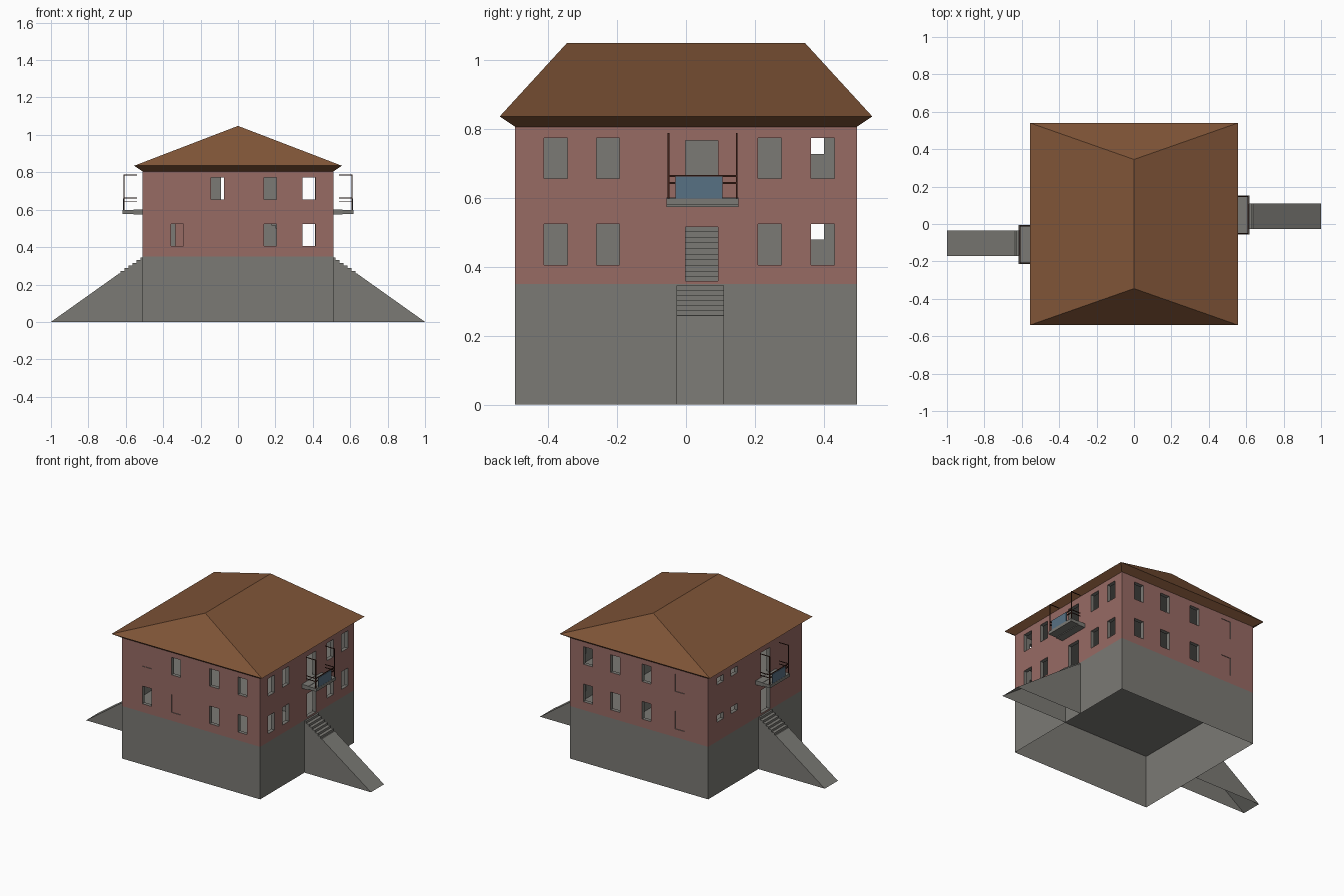
import bpy, bmesh
from mathutils import Vector

if "Cube" in bpy.data.objects:
    bpy.data.objects.remove(bpy.data.objects["Cube"])

HX, HY = 0.51, 0.495            # half size of the house body
Z0, Z1 = 0.35, 0.81             # bottom and top of the plastered walls


def mat(name, rgb):
    m = bpy.data.materials.new(name)
    m.diffuse_color = [(c / 255) ** 2.2 for c in rgb] + [1]
    m.use_nodes = True
    m.node_tree.nodes["Principled BSDF"].inputs["Base Color"].default_value = m.diffuse_color
    return m


PINK = mat("pink_plaster", (150, 106, 100))
GREY = mat("grey_stone", (122, 121, 116))
BROWN = mat("brown_roof", (126, 85, 58))
DARK = mat("dark_iron", (66, 38, 30))
BLUE = mat("blue_panel", (88, 112, 130))


def make(name, bm, *mats):
    bmesh.ops.recalc_face_normals(bm, faces=bm.faces)
    me = bpy.data.meshes.new(name)
    bm.to_mesh(me)
    bm.free()
    for m in mats:
        me.materials.append(m)
    ob = bpy.data.objects.new(name, me)
    bpy.context.collection.objects.link(ob)
    return ob


def add_box(bm, x0, x1, y0, y1, z0, z1):
    vs = bmesh.ops.create_cube(bm, size=1)["verts"]
    for v in vs:
        v.co = Vector(((x0 + x1) / 2 + v.co.x * (x1 - x0),
                       (y0 + y1) / 2 + v.co.y * (y1 - y0),
                       (z0 + z1) / 2 + v.co.z * (z1 - z0)))


def boxes(name, m, *items):
    bm = bmesh.new()
    for b in items:
        add_box(bm, *b)
    return make(name, bm, m)


def prism(name, profile, y0, y1, m, open_bottom=False):
    """Extrude an (x, z) profile along y."""
    bm = bmesh.new()
    f = bm.faces.new([bm.verts.new((x, y0, z)) for x, z in profile])
    ext = bmesh.ops.extrude_face_region(bm, geom=[f])["geom"]
    for v in ext:
        if isinstance(v, bmesh.types.BMVert):
            v.co.y = y1
    bmesh.ops.recalc_face_normals(bm, faces=bm.faces)
    if open_bottom:
        low = [f for f in bm.faces if all(v.co.z < 1e-4 for v in f.verts)]
        bmesh.ops.delete(bm, geom=low, context="FACES")
    return make(name, bm, m)


def subtract(ob, cutter):
    cutter.hide_render = True
    mod = ob.modifiers.new("cut", "BOOLEAN")
    mod.operation, mod.solver, mod.object = "DIFFERENCE", "EXACT", cutter
    bpy.context.view_layer.objects.active = ob
    bpy.ops.object.modifier_apply(modifier=mod.name)
    bpy.data.objects.remove(cutter)


# Stone base, open below
bm = bmesh.new()
add_box(bm, -HX, HX, -HY, HY, 0, Z0)
bmesh.ops.recalc_face_normals(bm, faces=bm.faces)
bmesh.ops.delete(bm, geom=[f for f in bm.faces if abs(f.normal.z) > 0.5], context="FACES")
make("stone_base", bm, GREY)

# Hollow walls with window and door openings
walls = boxes("walls", PINK, (-HX, HX, -HY, HY, Z0, Z1))
walls.data.materials.append(GREY)
T = 0.025
subtract(walls, boxes("room_cutter", GREY, (-HX + T, HX - T, -HY + T, HY - T, Z0 + 0.004, 0.803)))

ROWS = ((0.405, 0.523), (0.655, 0.772))
SMALL = ((0.478, 0.523), (0.727, 0.772))
W = 0.034
FRONT = (-0.325, -0.11, 0.172, 0.38)
BACK = (0.377, 0.175, -0.056, -0.30)
RIGHT = (-0.378, -0.226, 0.243, 0.396)
LEFT = (0.366, 0.22)
BRICKED = {("f", 0, 1), ("f", 1, 0), ("b", 3, 0), ("b", 3, 1)}
cuts, plates = [], []
for r, (a, b) in enumerate(ROWS):
    for side, xs, s in (("f", FRONT, -1), ("b", BACK, 1)):
        for i, x in enumerate(xs):
            y = sorted((s * (HY - 0.05), s * (HY + 0.05)))
            if (side, i, r) in BRICKED:
                p = sorted((s * (HY - 0.012), s * (HY - 0.004)))
                plates.append((x - W, x + W, *p, a, b))
            cuts.append((x - W, x + W, *y, a, b))
    for y in RIGHT:
        cuts.append((HX - 0.05, HX + 0.05, y - W, y + W, a, b))
for a, b in SMALL:
    for y in LEFT:
        cuts.append((-HX - 0.05, -HX + 0.05, y - W, y + W, a, b))
DOORS = ((1, 0.046), (-1, -0.108))
for s, y in DOORS:
    x = sorted((s * (HX - 0.05), s * (HX + 0.05)))
    for a, b in ((Z0 + 0.008, 0.515), (0.602, 0.765)):
        cuts.append((*x, y - 0.047, y + 0.047, a, b))
subtract(walls, boxes("opening_cutter", GREY, *cuts))
for p in walls.data.polygons:        # plaster outside, grey inside
    c, n = p.center, p.normal
    outer = (abs(n.x) > 0.5 and abs(c.x) > HX - 1e-3) or (abs(n.y) > 0.5 and abs(c.y) > HY - 1e-3)
    p.material_index = 0 if outer else 1
boxes("bricked_windows", PINK, *plates)

# Interior: upper floor, partitions and a flight of stairs
boxes("upper_floor", GREY, (-HX + T, HX - T, -HY + T, HY - T, 0.585, 0.6))
boxes("partitions", GREY, (0.09, 0.28, 0.11, 0.125, Z0, 0.803),
      (0.09, 0.105, 0.11, 0.31, Z0, 0.803))
n = 14
pts = [(0.38, Z0 + 0.005)]
for i in range(n):
    x, z = 0.38 - i * 0.02, Z0 + 0.005 + (i + 1) * 0.0164
    pts += [(x, z), (x - 0.02, z)]
pts.append((0.38 - n * 0.02, Z0 + 0.005))
prism("inner_stairs", pts, -0.001, 0.093, GREY)

# Hipped roof with sloping soffit
bm = bmesh.new()
ring = lambda x, y, z: [bm.verts.new((i * x, j * y, z)) for i, j in ((-1, -1), (1, -1), (1, 1), (-1, 1))]
low, eave = ring(HX, HY, 0.805), ring(0.555, 0.54, 0.835)
ra, rb = bm.verts.new((0, -0.345, 1.048)), bm.verts.new((0, 0.345, 1.048))
for i in range(4):
    j = (i + 1) % 4
    bm.faces.new((low[i], low[j], eave[j], eave[i]))
bm.faces.new((eave[0], eave[1], ra))
bm.faces.new((eave[1], eave[2], rb, ra))
bm.faces.new((eave[2], eave[3], rb))
bm.faces.new((eave[3], eave[0], ra, rb))
bm.faces.new(low)
make("roof", bm, BROWN)

# Outside stairs and balconies on both sides
for s, yc in DOORS:
    tag = "right" if s > 0 else "left"
    yc -= 0.005 * s
    prof = [(s * HX, 0), (s * HX, 0.345)]
    for i in range(6):
        x, z = HX + 0.012 + i * 0.0215, 0.345 - i * 0.0145
        prof += [(s * x, z), (s * x, z - 0.0145)]
    prof += [(s * 0.637, 0.258), (s * 1.0, 0)]
    prism(tag + "_outside_stairs", prof, yc - 0.069, yc + 0.069, GREY, True)

    yb = yc + 0.007 * s
    X = lambda a, b: sorted((s * a, s * b))
    boxes(tag + "_balcony_slab", GREY, (*X(HX, 0.56), yb - 0.104, yb + 0.104, 0.573, 0.6),
          (*X(0.56, 0.617), yb - 0.104, yb + 0.104, 0.578, 0.598))
    rails = []
    for e in (-0.099, 0.099):        # posts and side rails
        y = yb + e
        rails.append((*X(0.607, 0.612), y - 0.0025, y + 0.0025, 0.598, 0.787))
        for z in (0.642, 0.662, 0.785):
            rails.append((*X(0.54, 0.612), y - 0.002, y + 0.002, z - 0.002, z + 0.002))
    for z in (0.642, 0.662):         # front rails
        rails.append((*X(0.607, 0.612), yb - 0.099, yb + 0.099, z - 0.003, z + 0.003))
    boxes(tag + "_balcony_rails", DARK, *rails)
    yp = yb - 0.01 * s
    boxes(tag + "_balcony_panel", BLUE, (*X(0.612, 0.616), yp - 0.068, yp + 0.068, 0.598, 0.661))
